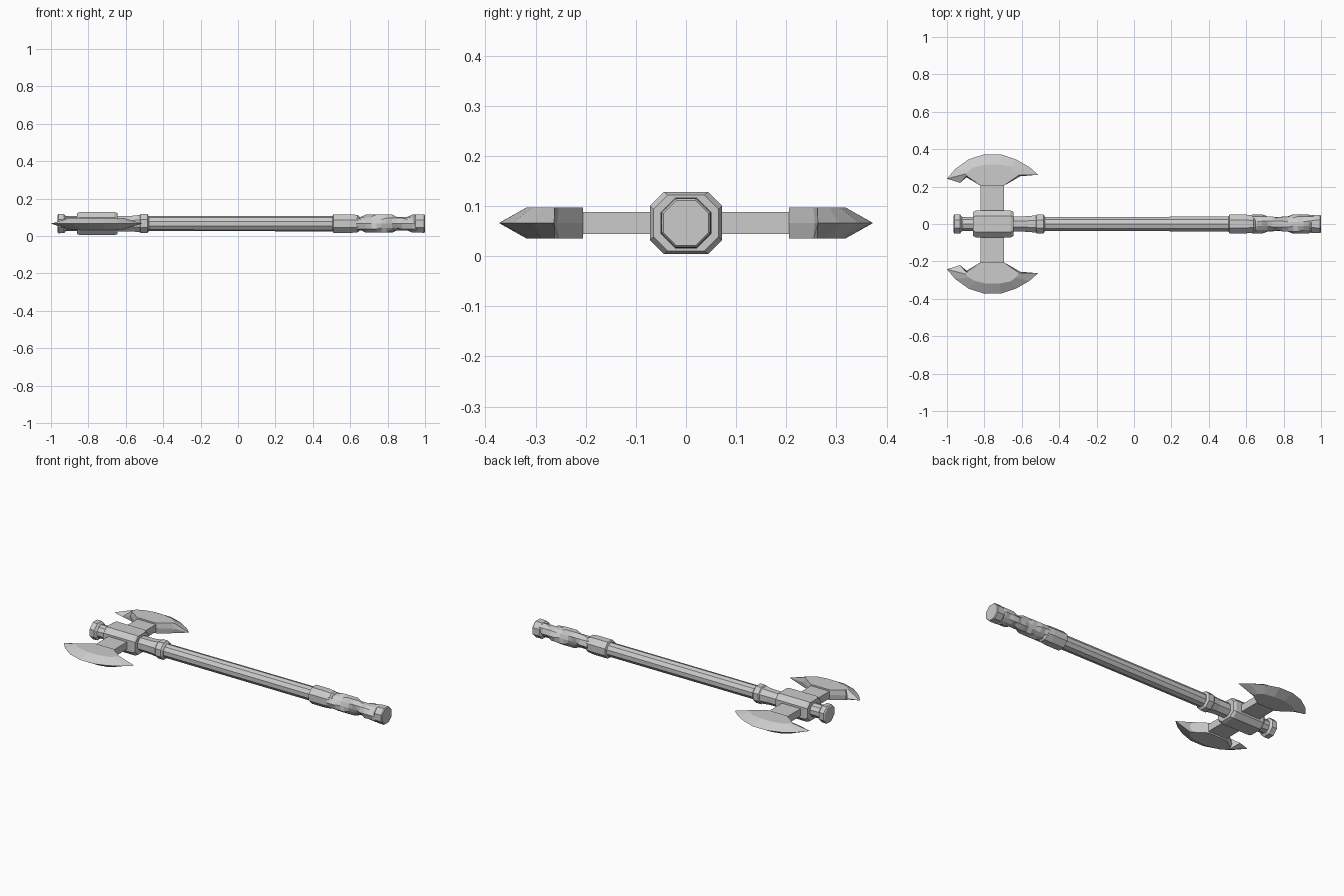
import bpy, bmesh
from math import sin, cos, pi, radians

if "Cube" in bpy.data.objects:
    bpy.data.objects.remove(bpy.data.objects["Cube"])

ZC = 0.066  # height of the shaft axis


def make_object(name, bm):
    bmesh.ops.recalc_face_normals(bm, faces=bm.faces[:])
    mesh = bpy.data.meshes.new(name)
    bm.to_mesh(mesh)
    bm.free()
    ob = bpy.data.objects.new(name, mesh)
    bpy.context.collection.objects.link(ob)
    return ob


def loft(name, loops):
    """Join closed loops of equal length with quads and cap both ends."""
    bm = bmesh.new()
    rings = [[bm.verts.new(p) for p in loop] for loop in loops]
    n = len(rings[0])
    for a, b in zip(rings, rings[1:]):
        for i in range(n):
            j = (i + 1) % n
            bm.faces.new((a[i], a[j], b[j], b[i]))
    bm.faces.new(rings[0])
    bm.faces.new(rings[-1])
    return make_object(name, bm)


def ring(x, r, sides, turn=0.5):
    angles = [2 * pi * (i + turn) / sides for i in range(sides)]
    return [(x, r * cos(a), ZC + r * sin(a)) for a in angles]


def turned(name, profile, sides):
    return loft(name, [ring(x, r, sides) for x, r in profile])


# Round parts along the shaft
turned("shaft", [(-0.93, 0.04), (0.55, 0.041)], 10)
turned("top_cap", [(-0.965, 0.048), (-0.96, 0.056), (-0.93, 0.055), (-0.918, 0.04)], 8)
turned("neck_collar", [(-0.65, 0.044), (-0.57, 0.045), (-0.525, 0.05), (-0.52, 0.055),
                       (-0.485, 0.055), (-0.475, 0.042)], 8)
turned("grip_collar", [(0.505, 0.042), (0.51, 0.054), (0.60, 0.054), (0.64, 0.05),
                       (0.65, 0.04)], 8)
turned("end_cap", [(0.94, 0.04), (0.95, 0.052), (0.995, 0.053), (1.0, 0.049)], 8)

# Grip with a raised band spiralling around it
loops = []
sides, steps = 10, 12
for k in range(steps + 1):
    t = k / steps
    loop = []
    for i in range(sides):
        a = 2 * pi * i / sides
        r = 0.051 if cos(2 * (a - radians(230) * t)) > 0 else 0.038
        loop.append((0.63 + 0.33 * t, r * cos(a), ZC + r * sin(a)))
    loops.append(loop)
loft("twisted_grip", loops)


# Chamfered head block
def block_loop(x, s):
    w, h, c = 0.072 * s, 0.062 * s, 0.028
    pts = [(w, h - c), (w - c, h), (c - w, h), (-w, h - c),
           (-w, c - h), (c - w, -h), (w - c, -h), (w, c - h)]
    return [(x, y, ZC + z) for y, z in pts]


loft("head_block", [block_loop(-0.86, 0.9), block_loop(-0.845, 1),
                    block_loop(-0.66, 1), block_loop(-0.645, 0.9)])

# Blade outline (sharp edge) paired with the flat raised face inside it
EDGE = [(-0.82, 0.205), (-0.695, 0.205), (-0.605, 0.257), (-0.512, 0.263),
        (-0.56, 0.305), (-0.63, 0.345), (-0.71, 0.372), (-0.80, 0.373),
        (-0.885, 0.345), (-0.955, 0.295), (-1.0, 0.242), (-0.93, 0.22), (-0.90, 0.252)]
FACE = [(-0.82, 0.205), (-0.695, 0.205), (-0.625, 0.254), (-0.615, 0.262),
        (-0.63, 0.285), (-0.66, 0.307), (-0.72, 0.318), (-0.79, 0.318),
        (-0.85, 0.305), (-0.885, 0.285), (-0.90, 0.268), (-0.895, 0.26), (-0.89, 0.254)]

for side, label in ((1, "back"), (-1, "front")):
    def level(points, dz):
        return [(x, side * y, ZC + dz) for x, y in points]
    loft(label + "_blade", [level(FACE, -0.031), level(EDGE, 0), level(FACE, 0.031)])
    # Arm joining block and blade
    arm = [(-0.82, 0.022), (-0.695, 0.022), (-0.695, -0.022), (-0.82, -0.022)]
    loft(label + "_arm", [[(x, side * y, ZC + z) for x, z in arm] for y in (0.06, 0.215)])
